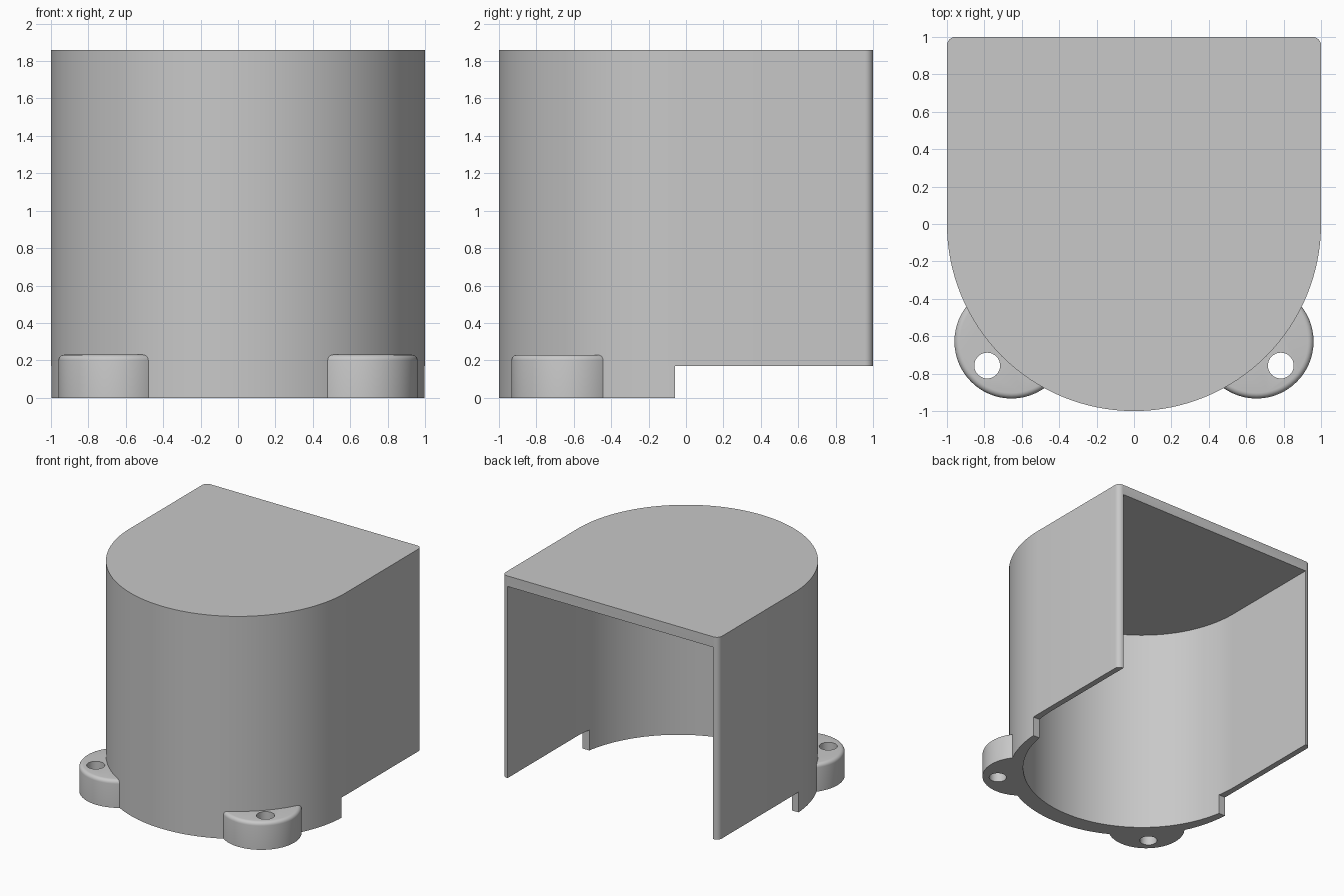
import bpy, bmesh, math
from mathutils import Vector

cube = bpy.data.objects.get("Cube")
if cube:
    bpy.data.objects.remove(cube, do_unlink=True)

# Single grey material
GREY = (0.58, 0.58, 0.58, 1.0)
grey = bpy.data.materials.new("light grey")
grey.use_nodes = True
grey.diffuse_color = GREY
grey.node_tree.nodes["Principled BSDF"].inputs["Base Color"].default_value = GREY


def arc(cx, cy, r, start, end, steps):
    """Points along an arc, angles in degrees."""
    angles = [math.radians(start + (end - start) * i / steps) for i in range(steps + 1)]
    return [(cx + r * math.cos(a), cy + r * math.sin(a)) for a in angles]


def prism(name, outline, z0, z1, top_bevel=0):
    """Extrude a flat outline between two heights, optionally rounding the top rim."""
    bm = bmesh.new()
    base = bm.faces.new([bm.verts.new((x, y, z0)) for x, y in outline])
    moved = bmesh.ops.extrude_face_region(bm, geom=[base], use_keep_orig=True)["geom"]
    top = [v for v in moved if isinstance(v, bmesh.types.BMVert)]
    bmesh.ops.translate(bm, verts=top, vec=Vector((0, 0, z1 - z0)))
    bmesh.ops.recalc_face_normals(bm, faces=bm.faces)
    if top_bevel:
        rim = [e for e in bm.edges if all(v.co.z > z1 - 0.001 for v in e.verts)]
        bmesh.ops.bevel(bm, geom=rim, offset=top_bevel, segments=5,
                        profile=0.5, affect='EDGES')
    mesh = bpy.data.meshes.new(name)
    bm.to_mesh(mesh)
    bm.free()
    mesh.materials.append(grey)
    obj = bpy.data.objects.new(name, mesh)
    bpy.context.collection.objects.link(obj)
    return obj


def activate(obj):
    bpy.ops.object.select_all(action='DESELECT')
    obj.select_set(True)
    bpy.context.view_layer.objects.active = obj


def cut(obj, cutter):
    """Subtract a cutter, then discard it."""
    cutter.hide_render = True
    mod = obj.modifiers.new("cut", 'BOOLEAN')
    mod.operation = 'DIFFERENCE'
    mod.solver = 'EXACT'
    mod.object = cutter
    activate(obj)
    bpy.ops.object.modifier_apply(modifier=mod.name)
    bpy.data.objects.remove(cutter, do_unlink=True)


def finish(obj):
    activate(obj)
    bpy.ops.object.shade_smooth_by_angle(angle=math.radians(30))


HEIGHT, ROOF, LIP = 1.86, 0.088, 0.17
CORNER = 0.045

# Housing: round front, straight sides, softened back corners
outline = (arc(0, 0, 1, 180, 360, 64)
           + arc(1 - CORNER, 1 - CORNER, CORNER, 0, 90, 6)
           + arc(CORNER - 1, 1 - CORNER, CORNER, 90, 180, 6))
housing = prism("housing", outline, 0, HEIGHT)

# Hollow interior, open at the back and bottom
cavity = arc(0, 0.1, 0.95, 180, 360, 64) + [(0.95, 1.2), (-0.95, 1.2)]
cut(housing, prism("cavity_cutter", cavity, -0.2, HEIGHT - ROOF))

# Raised lower edge along the rear part of the walls
notch = [(-1.2, -0.06), (1.2, -0.06), (1.2, 1.2), (-1.2, 1.2)]
cut(housing, prism("notch_cutter", notch, -0.2, LIP))
finish(housing)

# Screw lugs on both front corners
for side, name in ((1, "left_lug"), (-1, "right_lug")):
    lug = prism(name, arc(side * 0.655, -0.628, 0.305, 0, 360, 64)[:-1], 0, 0.23, 0.03)
    cut(lug, prism("body_cutter", arc(0, 0, 0.985, 0, 360, 128)[:-1], -0.2, 0.5))
    cut(lug, prism("hole_cutter", arc(side * 0.785, -0.757, 0.069, 0, 360, 32)[:-1], -0.2, 0.5))
    finish(lug)
